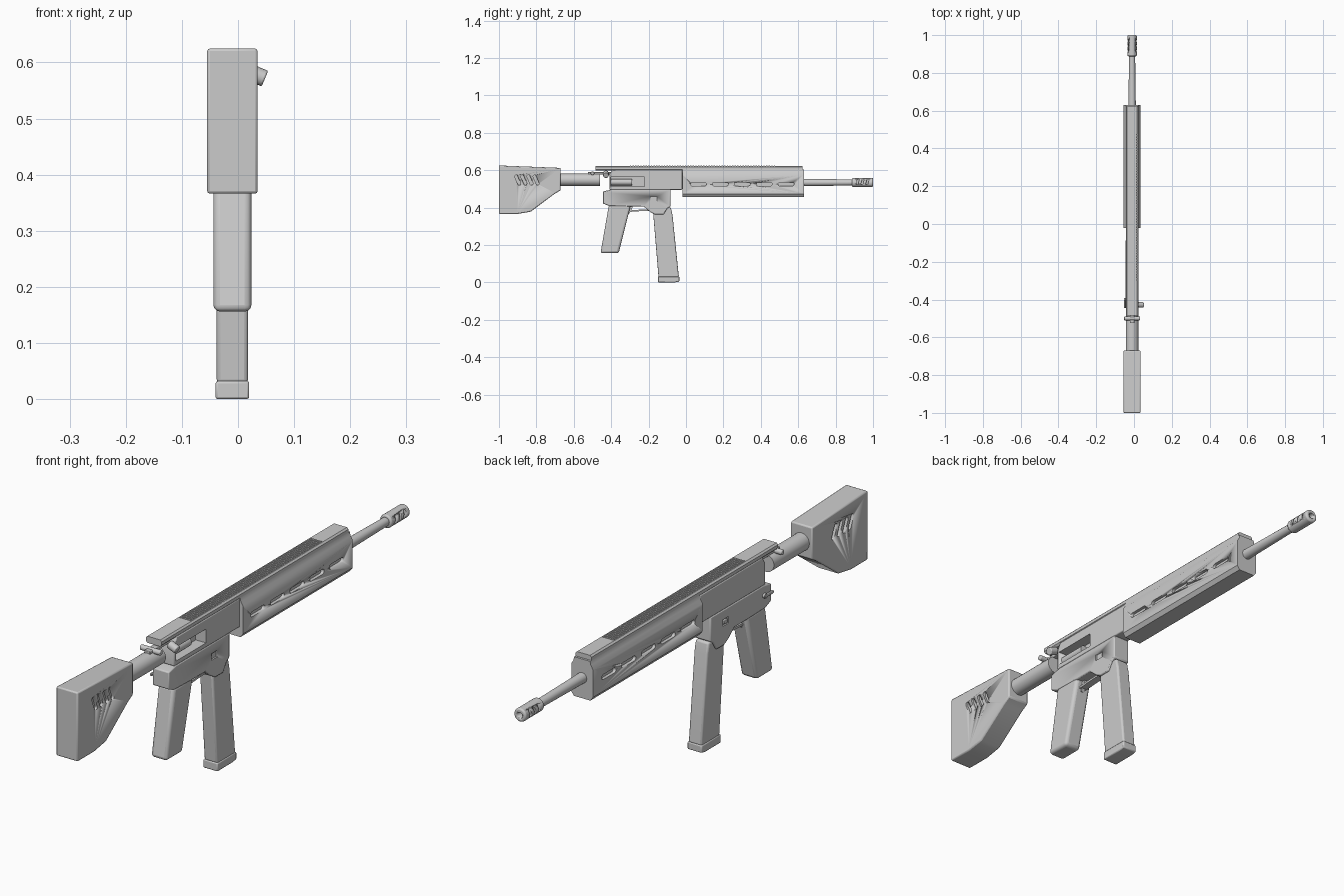
import bpy, bmesh, math
from mathutils import Vector, Matrix

if "Cube" in bpy.data.objects:
    bpy.data.objects.remove(bpy.data.objects["Cube"])

XC = -0.01  # centre plane of the body


def finish(bm, name, angle=35):
    bmesh.ops.recalc_face_normals(bm, faces=bm.faces)
    me = bpy.data.meshes.new(name)
    bm.to_mesh(me)
    bm.free()
    ob = bpy.data.objects.new(name, me)
    bpy.context.collection.objects.link(ob)
    activate(ob)
    bpy.ops.object.shade_smooth_by_angle(angle=math.radians(angle))
    return ob


def activate(ob):
    bpy.ops.object.select_all(action='DESELECT')
    ob.select_set(True)
    bpy.context.view_layer.objects.active = ob


def prism(bm, pts, axis, start, depth):
    """Extrude a closed 2D outline along x (pts = y,z) or along y (pts = x,z)."""
    if axis == 'x':
        vs = [bm.verts.new((start, a, b)) for a, b in pts]
        d = Vector((depth, 0, 0))
    else:
        vs = [bm.verts.new((a, start, b)) for a, b in pts]
        d = Vector((0, depth, 0))
    face = bm.faces.new(vs)
    res = bmesh.ops.extrude_face_region(bm, geom=[face], use_keep_orig=True)
    bmesh.ops.translate(bm, vec=d, verts=[v for v in res['geom'] if isinstance(v, bmesh.types.BMVert)])


def modify(ob, kind, **props):
    activate(ob)
    m = ob.modifiers.new(kind.title(), kind)
    for k, v in props.items():
        setattr(m, k, v)
    bpy.ops.object.modifier_apply(modifier=m.name)


def side_part(name, pts, half, bevel=0.0, segs=2):
    bm = bmesh.new()
    prism(bm, pts, 'x', XC - half, 2 * half)
    ob = finish(bm, name)
    if bevel:
        modify(ob, 'BEVEL', width=bevel, segments=segs, limit_method='ANGLE')
    return ob


def long_part(name, pts, y0, y1):
    bm = bmesh.new()
    prism(bm, pts, 'y', y0, y1 - y0)
    return finish(bm, name)


def rod(name, a, b, r1, r2=None, segs=20, bevel=0.0):
    a, b = Vector(a), Vector(b)
    d = b - a
    bm = bmesh.new()
    mat = Matrix.Translation((a + b) / 2) @ d.to_track_quat('Z', 'Y').to_matrix().to_4x4()
    bmesh.ops.create_cone(bm, cap_ends=True, segments=segs, radius1=r1,
                          radius2=r1 if r2 is None else r2, depth=d.length, matrix=mat)
    ob = finish(bm, name)
    if bevel:
        modify(ob, 'BEVEL', width=bevel, segments=3, limit_method='ANGLE', angle_limit=math.radians(50))
    return ob


def box(name, x, y, z, bevel=0.0):
    ob = side_part(name, [(y[0], z[0]), (y[1], z[0]), (y[1], z[1]), (y[0], z[1])],
                   (x[1] - x[0]) / 2, bevel)
    ob.data.transform(Matrix.Translation(((x[0] + x[1]) / 2 - XC, 0, 0)))
    return ob


def capsule(cy, cz, length, width, angle):
    r, h = width / 2, (length - width) / 2
    pts = []
    for i in range(14):
        side = 1 if i < 7 else -1
        t = -math.pi / 2 + (i % 7) * math.pi / 6 + (0 if side > 0 else math.pi)
        p, q = side * h + r * math.cos(t), r * math.sin(t)
        pts.append((cy + p * math.cos(angle) - q * math.sin(angle),
                    cz + p * math.sin(angle) + q * math.cos(angle)))
    return pts


def cut_slots(ob, outlines, half, depth):
    """Recess matching slots into both side faces."""
    bm = bmesh.new()
    for pts in outlines:
        prism(bm, pts, 'x', XC + half - depth, depth + 0.02)
        prism(bm, pts, 'x', XC - half - 0.02, depth + 0.02)
    cut(ob, finish(bm, 'slot_cutter'))


def cut(ob, cutter):
    cutter.hide_render = True
    modify(ob, 'BOOLEAN', object=cutter, operation='DIFFERENCE', solver='EXACT')
    bpy.data.objects.remove(cutter, do_unlink=True)


# Shoulder stock with slanted vents, and its tube
stock = side_part('stock', [(-1, .625), (-.67, .612), (-.67, .492), (-.70, .475), (-.83, .378),
                            (-.90, .366), (-1, .366)], .045, .005)
cut_slots(stock, [capsule(-.90 + i * .033, .547, .058, .016, math.radians(113)) for i in range(4)], .045, .01)
rod('stock_tube', (XC, -.70, .548), (XC, -.46, .548), .033, segs=24)

# Upper receiver with ejection port and bolt
upper = side_part('upper_receiver', [(-.41, .495), (-.02, .495), (-.02, .602), (-.395, .602), (-.41, .575)],
                  .033, .004)
cut(upper, box('port_cutter', (-.02, .06), (-.40, -.222), (.512, .564)))
rod('bolt', (-.006, -.40, .536), (-.006, -.29, .536), .017)
rod('forward_assist', (.015, -.428, .585), (.048, -.428, .571), .015, segs=16, bevel=.003)
rod('charging_handle', (XC - .042, -.5, .583), (XC + .042, -.5, .583), .010, segs=14, bevel=.003)
box('charging_stem', (XC - .012, XC + .012), (-.525, -.40), (.577, .589), .002)

# Lower receiver with magazine well
lower = side_part('lower_receiver', [(-.444, .486), (-.444, .422), (-.41, .408), (-.30, .405), (-.225, .405),
                                     (-.19, .375), (-.165, .362), (-.12, .362), (-.10, .395), (-.083, .405),
                                     (-.083, .496), (-.40, .496)], .034, .004)
cut_slots(lower, [[(-.19, .435), (-.155, .435), (-.155, .46), (-.19, .46)]], .034, .006)
box('magazine_release', (XC - .036, XC - .026), (-.182, -.163), (.44, .455), .002)
rod('fire_selector', (XC - .042, -.40, .458), (XC - .03, -.40, .458), .009)
box('selector_lever', (XC - .044, XC - .036), (-.445, -.395), (.453, .463), .002)

# Grip, trigger and guard
side_part('grip', [(-.412, .415), (-.295, .415), (-.36, .156), (-.457, .156)], .034, .012, 3)
side_part('trigger', [(-.30, .41), (-.283, .41), (-.292, .385), (-.305, .366), (-.315, .368), (-.305, .388)], .007)
side_part('trigger_guard', [(-.325, .384), (-.24, .389), (-.17, .39), (-.17, .383), (-.24, .381), (-.325, .375)], .014)

# Magazine and base plate
side_part('magazine', [(-.178, .40), (-.081, .40), (-.072, .36), (-.038, .028), (-.147, .028)], .028, .007, 3)
side_part('magazine_base', [(-.150, .032), (-.036, .032), (-.036, .004), (-.06, 0), (-.150, 0)], .03, .004)

# Handguard with chamfered section and vent slots
half_section = [(.034, .457), (.045, .472), (.045, .576), (.036, .59), (.033, .604)]
section = [(XC + x, z) for x, z in half_section] + [(XC - x, z) for x, z in reversed(half_section)]
guard = long_part('handguard', section, -.02, .63)
cut_slots(guard, [capsule(.067 + i * .117, .525, .085, .019, 0) for i in range(5)], .045, .012)

# Top rail with cross ribs
rail_half = [(.026, .597), (.033, .604), (.033, .616), (.027, .622)]
long_part('top_rail', [(XC + x, z) for x, z in rail_half] + [(XC - x, z) for x, z in reversed(rail_half)],
          -.485, .622)
bm = bmesh.new()
for i in range(56):
    prism(bm, [(XC - .027, .620), (XC + .027, .620), (XC + .024, .6245), (XC - .024, .6245)],
          'y', -.30 + i * .014, .007)
finish(bm, 'rail_ribs')

# Barrel and slotted muzzle device
rod('barrel', (XC, .60, .534), (XC, .90, .534), .020, .016, segs=20)
muzzle = rod('muzzle_brake', (XC, .888, .534), (XC, 1, .534), .025, segs=24, bevel=.006)
cut_slots(muzzle, [capsule(.918 + i * .026, .538, .03, .010, math.radians(75)) for i in range(3)], .025, .012)
cut(muzzle, rod('bore_cutter', (XC, .97, .534), (XC, 1.02, .534), .011))
